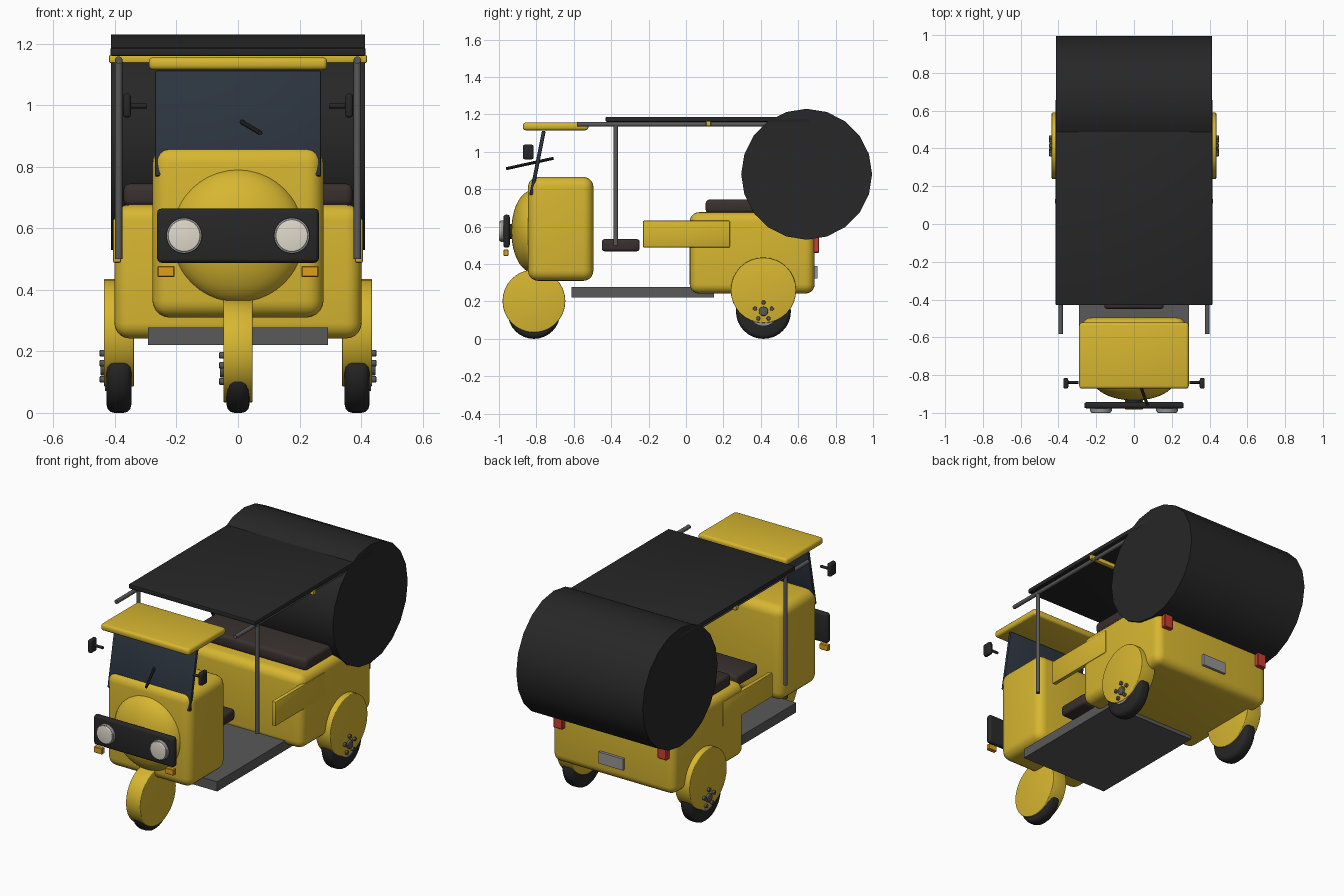
import bpy, math
from mathutils import Vector

if "Cube" in bpy.data.objects:
    bpy.data.objects.remove(bpy.data.objects["Cube"])


def material(name, r, g, b):
    m = bpy.data.materials.new(name)
    m.diffuse_color = (r, g, b, 1)
    m.use_nodes = True
    m.node_tree.nodes["Principled BSDF"].inputs["Base Color"].default_value = m.diffuse_color
    return m


YELLOW = material("yellow_paint", 0.68, 0.47, 0.03)
BLACK = material("black_cover", 0.02, 0.02, 0.02)
GLASS = material("dark_glass", 0.025, 0.035, 0.05)
SEAT = material("seat_brown", 0.04, 0.03, 0.027)
STEEL = material("dark_steel", 0.1, 0.1, 0.1)
SILVER = material("silver", 0.3, 0.3, 0.3)
CREAM = material("lamp_cream", 0.75, 0.7, 0.6)
ORANGE = material("orange_lens", 0.75, 0.35, 0.01)
RED = material("red_lens", 0.6, 0.05, 0.03)


def finish(name, mat, bevel=0.0, segments=3):
    o = bpy.context.object
    o.name = o.data.name = name
    o.data.materials.append(mat)
    bpy.ops.object.transform_apply(location=False, rotation=False, scale=True)
    if bevel:
        b = o.modifiers.new("rounding", 'BEVEL')
        b.width, b.segments, b.limit_method = bevel, segments, 'ANGLE'
        bpy.ops.object.modifier_apply(modifier=b.name)
    bpy.ops.object.shade_smooth_by_angle(angle=math.radians(35))
    return o


def box(name, mat, x, y, z, bevel=0.0, segments=3):
    """Box from (min, max) ranges on each axis."""
    bpy.ops.mesh.primitive_cube_add(size=1, location=[(a + b) / 2 for a, b in (x, y, z)])
    bpy.context.object.scale = [b - a for a, b in (x, y, z)]
    return finish(name, mat, bevel, segments)


def rod(name, mat, start, end, r, bevel=0.0, sides=32):
    """Cylinder between two points."""
    start, end = Vector(start), Vector(end)
    d = end - start
    bpy.ops.mesh.primitive_cylinder_add(vertices=sides, radius=r, depth=d.length,
                                        location=(start + end) / 2)
    bpy.context.object.rotation_euler = d.to_track_quat('Z', 'Y').to_euler()
    return finish(name, mat, bevel)


def wheel(name, x, y, tyre_r, tyre_w, guard_z, guard_r, guard_w, side):
    """Tyre, solid disc mudguard, hub disc and bolts on the given side."""
    rod(name + "_tyre", BLACK, (x - tyre_w / 2, y, tyre_r), (x + tyre_w / 2, y, tyre_r),
        tyre_r, 0.025)
    rod(name + "_mudguard", YELLOW, (x - guard_w / 2, y, guard_z),
        (x + guard_w / 2, y, guard_z), guard_r, 0.004)
    face = x + side * guard_w / 2
    rod(name + "_hub", SILVER, (x, y, tyre_r), (face - side * 0.003, y, tyre_r), tyre_r * 0.52)
    rod(name + "_hub_cap", STEEL, (x, y, tyre_r), (face + side * 0.012, y, tyre_r),
        0.025, 0.004, 20)
    for i in range(5):
        a = math.radians(90 + 72 * i)
        py, pz = y + 0.047 * math.cos(a), tyre_r + 0.047 * math.sin(a)
        rod(f"{name}_bolt_{i}", STEEL, (x, py, pz), (face + side * 0.014, py, pz), 0.011, 0.003, 12)


# Front cabin, rounded nose and cabin roof
box("front_cabin", YELLOW, (-0.278, 0.278), (-0.845, -0.495), (0.31, 0.866), 0.055, 5)
bpy.ops.mesh.primitive_uv_sphere_add(segments=48, ring_count=24, radius=1,
                                     location=(0, -0.82, 0.575))
bpy.context.object.scale = (0.22, 0.114, 0.22)
finish("nose", YELLOW)
box("cabin_roof", YELLOW, (-0.29, 0.29), (-0.872, -0.522), (1.115, 1.156), 0.015)

# Raked windscreen and wiper
screen = box("windscreen", GLASS, (-0.27, 0.27), (-0.804, -0.784), (0.765, 1.115), 0.006, 2)
screen.rotation_euler.x = -math.atan2(0.068, 0.345)
rod("wiper", BLACK, (0.072, -0.96, 0.91), (-0.02, -0.71, 0.965), 0.008, 0, 8)

# Headlamp bar
box("headlamp_bar", BLACK, (-0.263, 0.263), (-0.977, -0.942), (0.488, 0.664), 0.014)
rod("lamp_bar_mount", BLACK, (0, -0.95, 0.575), (0, -0.9, 0.575), 0.04)

# Floor, rear body, seats
box("floor", STEEL, (-0.292, 0.292), (-0.612, 0.15), (0.22, 0.277))
box("rear_body", YELLOW, (-0.402, 0.402), (0.02, 0.688), (0.242, 0.677), 0.05, 5)
box("rear_seat", SEAT, (-0.372, 0.372), (0.105, 0.5), (0.672, 0.745), 0.02)
box("front_seat", SEAT, (-0.157, 0.157), (-0.45, -0.248), (0.468, 0.534), 0.016)

# Canopy sheet, crossbar and rolled rear hood
box("canopy_sheet", BLACK, (-0.415, 0.415), (-0.43, 0.66), (1.16, 1.187), 0.006, 2)
box("canopy_crossbar", YELLOW, (-0.419, 0.419), (0.107, 0.133), (1.137, 1.164), 0.005, 2)
rod("rear_hood", BLACK, (-0.413, 0.645, 0.88), (0.413, 0.645, 0.88), 0.35, 0, 20)
bpy.ops.object.shade_smooth()

# Number plate blank
box("rear_plate", SILVER, (-0.08, 0.08), (0.68, 0.704), (0.322, 0.39))

# Paired parts
for s, side in ((-1, "left"), (1, "right")):
    def span(a, b):
        return tuple(sorted((s * a, s * b)))
    rod(side + "_headlamp_rim", SILVER, (s * 0.175, -0.96, 0.576), (s * 0.175, -0.993, 0.576),
        0.058, 0.004)
    rod(side + "_headlamp_lens", CREAM, (s * 0.175, -0.96, 0.576), (s * 0.175, -1.0, 0.576),
        0.052, 0.004)
    box(side + "_indicator", ORANGE, span(0.206, 0.262), (-0.975, -0.95), (0.442, 0.477), 0.003, 1)
    box(side + "_mirror", BLACK, span(0.348, 0.374), (-0.872, -0.815), (0.96, 1.038), 0.01)
    rod(side + "_mirror_arm", BLACK, (s * 0.295, -0.838, 0.998), (s * 0.355, -0.838, 0.998),
        0.008, 0, 12)
    rod(side + "_post", STEEL, (s * 0.388, -0.375, 0.5), (s * 0.388, -0.375, 1.15), 0.012, 0, 16)
    rod(side + "_roof_rail", STEEL, (s * 0.388, -0.583, 1.147), (s * 0.388, 0.6, 1.147),
        0.012, 0, 16)
    box(side + "_side_panel", YELLOW, span(0.38, 0.406), (-0.23, 0.235), (0.488, 0.632), 0.006, 2)
    box(side + "_tail_lamp", RED, span(0.31, 0.37), (0.675, 0.712), (0.46, 0.55), 0.004, 1)
    wheel(side + "_rear_wheel", s * 0.387, 0.414, 0.147, 0.08, 0.26, 0.175, 0.097, s)

# Front wheel
wheel("front_wheel", 0, -0.813, 0.14, 0.074, 0.202, 0.168, 0.094, -1)
